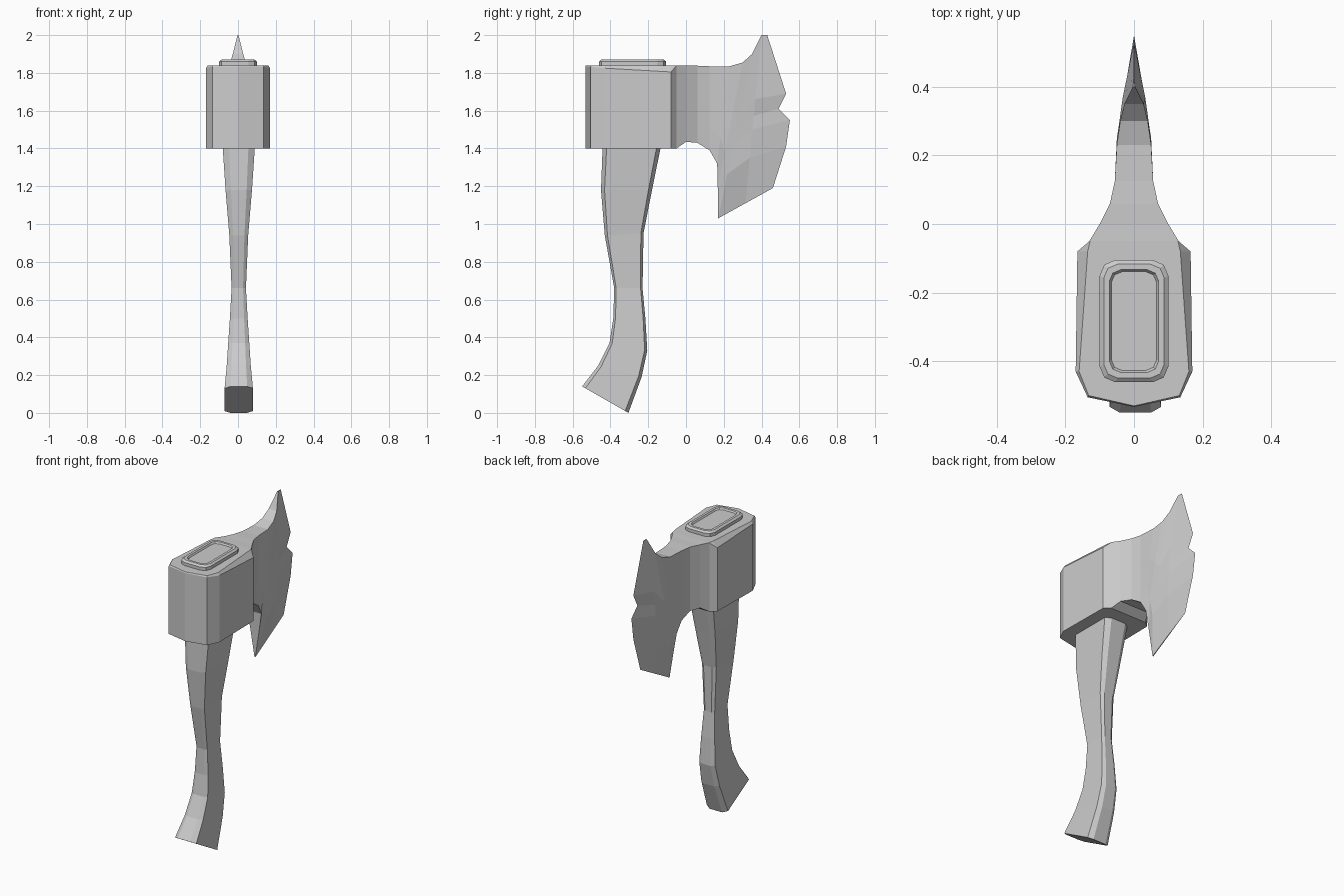
import bpy, bmesh

cube = bpy.data.objects.get("Cube")
if cube:
    bpy.data.objects.remove(cube)

grey = bpy.data.materials.new("plain grey")
grey.use_nodes = True
grey.diffuse_color = (0.6, 0.6, 0.6, 1)
grey.node_tree.nodes["Principled BSDF"].inputs["Base Color"].default_value = (0.6, 0.6, 0.6, 1)


def loft(name, rings, cap_start=True, cap_end=True):
    """Skin a row of closed rings that all have the same number of points."""
    bm = bmesh.new()
    loops = [[bm.verts.new(p) for p in ring] for ring in rings]
    n = len(loops[0])
    for a, b in zip(loops, loops[1:]):
        for i in range(n):
            j = (i + 1) % n
            bm.faces.new((a[i], a[j], b[j], b[i]))
    if cap_start:
        bm.faces.new(loops[0][::-1])
    if cap_end:
        bm.faces.new(loops[-1])
    bmesh.ops.remove_doubles(bm, verts=bm.verts, dist=0.0005)
    bmesh.ops.recalc_face_normals(bm, faces=bm.faces)
    mesh = bpy.data.meshes.new(name)
    bm.to_mesh(mesh)
    bm.free()
    mesh.materials.append(grey)
    obj = bpy.data.objects.new(name, mesh)
    bpy.context.collection.objects.link(obj)
    return obj


def mirrored(half):
    """Close a half outline across x = 0."""
    return half + [(-p[0], *p[1:]) for p in reversed(half) if p[0] > 0]


# Handle: chamfered sections (front y, front z, back y, back z, half width)
section = mirrored([(0.6, -1), (1, -0.86), (1, 0.86), (0.6, 1)])
handle_rings = []
for yf, zf, yb, zb, w in [
    (-0.55, 0.14, -0.305, 0.0, 0.075),
    (-0.465, 0.25, -0.235, 0.19, 0.064),
    (-0.405, 0.37, -0.205, 0.33, 0.056),
    (-0.385, 0.50, -0.215, 0.50, 0.047),
    (-0.38, 0.66, -0.23, 0.66, 0.038),
    (-0.43, 0.94, -0.225, 0.95, 0.05),
    (-0.45, 1.18, -0.18, 1.18, 0.07),
    (-0.44, 1.45, -0.125, 1.45, 0.088),
]:
    handle_rings.append([(0.004 + u * w, yf + (yb - yf) * (v + 1) / 2,
                          zf + (zb - zf) * (v + 1) / 2) for u, v in section])
loft("handle", handle_rings)

# Head block: vertical walls with a sloping shoulder
outline = [(0, -0.533), (0.135, -0.505), (0.17, -0.43), (0.165, -0.08), (0.13, -0.05)]
shoulder = [1.835, 1.832, 1.825, 1.805, 1.838]
top = [(0, -0.53), (0.132, -0.50), (0.16, -0.43), (0.135, -0.08), (0.128, -0.05)]
loft("head_block", [
    mirrored([(x, y, 1.40) for x, y in outline]),
    mirrored([(x, y, z) for (x, y), z in zip(outline, shoulder)]),
    mirrored([(x, y, 1.84) for x, y in top]),
])

# Blade: stations (top y, z, half width; bottom y, z, half width; middle half width)
fractions = [0, 0.38, 0.48, 0.56, 0.73, 1]
blade_rings = []


def add_station(points):
    right = [(t, y, z) for y, z, t in points]
    blade_rings.append(right + [(-x, y, z) for x, y, z in reversed(right)])


for yt, zt, tt, yb, zb, tb, tm in [
    (-0.05, 1.84, 0.13, -0.05, 1.40, 0.13, 0.13),
    (0.0, 1.838, 0.10, 0.0, 1.435, 0.10, 0.10),
    (0.06, 1.838, 0.07, 0.06, 1.43, 0.07, 0.07),
    (0.125, 1.835, 0.056, 0.125, 1.39, 0.056, 0.056),
    (0.23, 1.835, 0.05, 0.165, 1.32, 0.05, 0.052),
    (0.30, 1.855, 0.04, 0.168, 1.20, 0.03, 0.05),
    (0.35, 1.90, 0.028, 0.17, 1.03, 0.003, 0.045),
    (0.40, 2.0, 0.003, 0.315, 1.11, 0.002, 0.033),
]:
    station = []
    for k, f in enumerate(fractions):
        t = tt if k == 0 else tb if f == 1 else tm
        station.append((yt + (yb - yt) * f, zt + (zb - zt) * f, t))
    add_station(station)

# Notched cutting edge
add_station([(y, z, 0) for y, z in [(0.43, 2.0), (0.53, 1.69), (0.49, 1.61),
                                    (0.55, 1.55), (0.53, 1.41), (0.46, 1.19)]])
loft("blade", blade_rings, cap_start=False, cap_end=False)


# Eye cap: rounded plate with a shallow sunken centre
def cap_ring(inset, z):
    w, h, c = 0.10 - inset, 0.178 - inset, 0.045 - inset * 0.4
    half = [(w - c, -h), (w - c * 0.3, -h + c * 0.3), (w, -h + c),
            (w, h - c), (w - c * 0.3, h - c * 0.3), (w - c, h)]
    return mirrored([(x, y - 0.283, z) for x, y in half])


loft("eye_cap", [cap_ring(0, 1.83), cap_ring(0, 1.86), cap_ring(0.012, 1.87),
                 cap_ring(0.028, 1.87), cap_ring(0.034, 1.86)])
